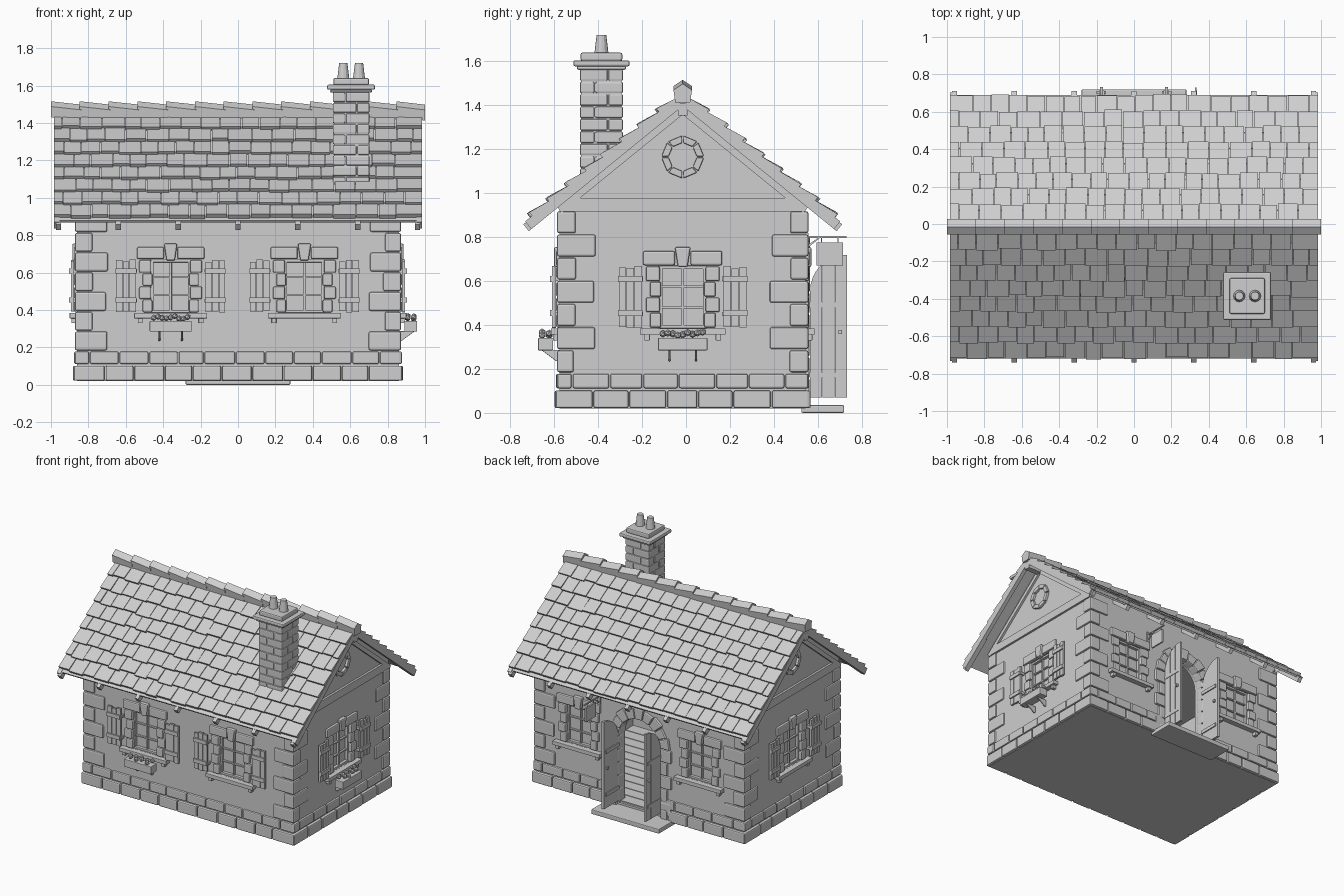
import bpy, bmesh, math, random
from mathutils import Matrix, Vector

if "Cube" in bpy.data.objects:
    bpy.data.objects.remove(bpy.data.objects["Cube"])

random.seed(4)
R = random.uniform
grey = bpy.data.materials.new("clay grey")
grey.diffuse_color = (0.62, 0.62, 0.62, 1)
grey.use_nodes = True
grey.node_tree.nodes["Principled BSDF"].inputs["Base Color"].default_value = grey.diffuse_color

HX, HY, YC = 0.86, 0.56, -0.015          # wall half sizes and centre
HW, EAVE, SLOPE = 0.685, 0.84, 0.813     # roof half width, eave height, pitch
A = math.atan(SLOPE)
LEN = HW / math.cos(A)


def prism(bm, pts, vec, m=None):
    """Extrude a planar polygon along a vector."""
    m = m or Matrix()
    vec = Vector(vec)
    a = [bm.verts.new(m @ Vector(p)) for p in pts]
    b = [bm.verts.new(m @ (Vector(p) + vec)) for p in pts]
    n = len(a)
    bm.faces.new(a[::-1])
    bm.faces.new(b)
    for i in range(n):
        bm.faces.new((a[i], a[(i + 1) % n], b[(i + 1) % n], b[i]))


def box(bm, x0, x1, y0, y1, z0, z1, m=None):
    prism(bm, [(x0, y0, z0), (x1, y0, z0), (x1, y1, z0), (x0, y1, z0)], (0, 0, z1 - z0), m)


def finish(name, bm, bevel=0, smooth=False):
    bmesh.ops.recalc_face_normals(bm, faces=bm.faces)
    me = bpy.data.meshes.new(name)
    bm.to_mesh(me)
    bm.free()
    me.materials.append(grey)
    if smooth:
        me.shade_smooth()
    ob = bpy.data.objects.new(name, me)
    bpy.context.collection.objects.link(ob)
    if bevel:
        mod = ob.modifiers.new("bevel", 'BEVEL')
        mod.width, mod.segments = bevel, 2
    return ob


def wall_frame(side, u=0):
    """Local frame on a wall: x along it, -y outwards, z up."""
    ang = {"front": 0, "right": 90, "back": 180, "left": -90}[side]
    d = HY if side in ("front", "back") else HX
    return Matrix.Translation((0, YC, 0)) @ Matrix.Rotation(math.radians(ang), 4, 'Z') @ Matrix.Translation((u, -d, 0))


def roof_pt(side, x, d, n):
    """Point on a roof slope: d up the slope, n above the underside."""
    return Vector((x, YC + side * (HW - d * math.cos(A) + n * math.sin(A)),
                   EAVE + d * math.sin(A) + n * math.cos(A)))


def roof_board(bm, side, x0, x1, d0, d1, n0, n1, n2=None, n3=None):
    n2, n3 = (n0, n1) if n2 is None else (n2, n3)
    prism(bm, [roof_pt(side, x0, *q) for q in ((d0, n0), (d1, n2), (d1, n3), (d0, n1))], (x1 - x0, 0, 0))


def arch(r, z, steps, x=0.0):
    return [(x + r * math.cos(math.pi * i / steps), z + r * math.sin(math.pi * i / steps)) for i in range(steps + 1)]


# (wall, position, shutters, flower box)
windows = [("front", -0.36, 1, 1), ("front", 0.355, 1, 0), ("right", 0, 1, 1),
           ("left", 0, 1, 0), ("back", -0.5, 0, 0), ("back", 0.5, 0, 0)]
YB = YC + HY                             # back wall plane

# walls with gables, hollowed and opened
bm = bmesh.new()
k = 0.036
prism(bm, [(-HX, YC - HY, 0.02), (-HX, YC + HY, 0.02), (-HX, YC + HY, 0.94 + k),
           (-HX, YC, 1.395 + k), (-HX, YC - HY, 0.94 + k)], (2 * HX, 0, 0))
walls = finish("walls", bm)
room, doorway, openings = bmesh.new(), bmesh.new(), bmesh.new()
box(room, -HX + .07, HX - .07, YC - HY + .07, YC + HY - .07, 0.05, 0.9)
prism(doorway, [(x, YB - .15, z) for x, z in [(-.17, .05), (.17, .05)] + arch(.17, .55, 16)], (0, .25, 0))
for s, u, *_ in windows:
    box(openings, -.107, .107, -.1, .045, .385, .67, wall_frame(s, u))
for n, b in (("room_cutter", room), ("door_cutter", doorway), ("window_cutter", openings)):
    c = finish(n, b)
    c.hide_render = True
    c.hide_viewport = True
    mod = walls.modifiers.new(n, 'BOOLEAN')
    mod.operation, mod.object, mod.solver = 'DIFFERENCE', c, 'EXACT'

# floor planks
bm = bmesh.new()
for i in range(11):
    y = YC - .49 + i * .0945
    box(bm, -.79, .79, y, y + .088, .045, .058)
finish("floor_planks", bm)

# plinth courses
bm = bmesh.new()
for s in ("front", "right", "back", "left"):
    h = HX if s in ("front", "back") else HY
    m = wall_frame(s)
    for z0, z1, out, shift in ((.022, .102, .02, 0), (.112, .178, .014, .5)):
        n = round(2 * h / .16)
        e = h + out
        cuts = [-e] + [-h + 2 * h * (i + shift * .8) / n + R(-.012, .012) for i in range(0 if shift else 1, n)] + [e]
        for a, b in zip(cuts, cuts[1:]):
            parts = [(a, b)]
            if s == "back" and a < .2 and b > -.2:
                parts = [(a, min(b, -.18)), (max(a, .18), b)]
            for p, q in parts:
                if q - p > .02:
                    box(bm, p + .003, q - .003, -out - R(0, .003), .03, z0, z1, m)
finish("plinth_stones", bm, .008)

# corner quoins, alternately long and short
bm = bmesh.new()
for sx in (-1, 1):
    for sy in (-1, 1):
        for i in range(7):
            lx, ly = (.165, .075) if i % 2 == 0 else (.085, .165)
            z = .182 + i * .1055
            xs = sorted((sx * (HX + .012), sx * (HX + .012 - lx - R(0, .012))))
            ys = sorted((YC + sy * (HY + .012), YC + sy * (HY + .012 - ly - R(0, .012))))
            box(bm, *xs, *ys, z + .003, z + .1025)
finish("corner_stones", bm, .009)

# windows
stones, frames, shutters, boxes, flowers = (bmesh.new() for _ in range(5))
for s, u, has_shutters, has_box in windows:
    m = wall_frame(s, u)
    box(frames, -.105, .105, .03, .044, .387, .668, m)
    for k in (-1, 1):
        box(frames, *sorted((k * .092, k * .107)), .008, .035, .385, .67, m)
        box(frames, -.107, .107, .008, .035, *((.385, .4) if k < 0 else (.655, .67)), m)
        for i in range(4):
            w = .168 if i % 2 else .15
            z = .388 + i * .0705
            box(stones, *sorted((k * (.098 + .006 * (i % 2)), k * w)), -.016, .03, z, z + .067, m)
        box(stones, *sorted((k * .036, k * .18)), -.018, .03, .672, .737, m)
        box(frames, *sorted((k * .15, k * .175)), -.03, .01, .33, .357, m)
    prism(stones, [(-.022, -.026, .664), (.022, -.026, .664), (.036, -.026, .755), (-.036, -.026, .755)], (0, .05, 0), m)
    box(frames, -.195, .195, -.04, .045, .356, .384, m)
    box(frames, -.006, .006, .014, .035, .39, .66, m)
    for z in (.475, .57):
        box(frames, -.1, .1, .016, .035, z, z + .01, m)
    if has_shutters:
        for k in (-1, 1):
            for i in range(3):
                a = .186 + i * .036
                box(shutters, *sorted((k * a, k * (a + .033))), -.034, -.018, .39 + R(-.005, .005), .665 + R(-.008, .006), m)
            for z in (.44, .595):
                box(shutters, *sorted((k * .184, k * .294)), -.044, -.03, z, z + .028, m)
            box(shutters, *sorted((k * .18, k * .2)), -.03, .01, .44, .46, m)
            box(shutters, *sorted((k * .18, k * .2)), -.03, .01, .6, .62, m)
    if has_box:
        box(boxes, -.112, .112, -.098, -.03, .285, .342, m)
        for k in (-.06, .06):
            prism(boxes, [(k - .005, 0, .235), (k - .005, -.015, .235), (k - .005, -.085, .287), (k - .005, 0, .287)], (.01, 0, 0), m)
        for i in range(9):
            p = m @ Vector((-.09 + i * .0225, -.064 + .016 * (-1) ** i, .36 + R(-.008, .008)))
            bmesh.ops.create_icosphere(flowers, subdivisions=1, radius=.017, matrix=Matrix.Translation(p))
finish("window_stones", stones, .008)
finish("window_frames_and_sills", frames, .002)
finish("shutters", shutters)
finish("flower_boxes", boxes, .003)
finish("flowers", flowers)

# door surround: jamb stones and arch voussoirs
bm = bmesh.new()
for k in (-1, 1):
    for i in range(5):
        z = .06 + i * .098
        box(bm, *sorted((k * .168, k * (.235 if i % 2 else .265))), YB - .05, YB + .018, z + .002, z + .095)
for i in range(9):
    a0, a1 = (math.pi * (i + e) / 9 for e in (.03, .97))
    r = .255 if i % 2 == 0 else .24
    prism(bm, [(q * math.cos(t), YB - .05, .55 + q * math.sin(t)) for q, t in ((.168, a0), (r, a0), (r, a1), (.168, a1))], (0, .07, 0))
finish("door_surround", bm, .008)

# open door leaves with battens and handles
bm = bmesh.new()
for k in (-1, 1):
    for i in range(3):
        ts = [.002 + .0567 * i + .0545 * j / 4 for j in range(5)]
        top = [(k * .165, YB + .018 + t, .55 + math.sqrt(max(0, .17 ** 2 - (.17 - t) ** 2))) for t in ts]
        prism(bm, [(k * .165, top[-1][1], .07), (k * .165, top[0][1], .07)] + top, (k * .018, 0, 0))
    for z in (.16, .48):
        box(bm, *sorted((k * .157, k * .187)), YB + .018, YB + .17, z, z + .025)
    box(bm, *sorted((k * .15, k * .2)), YB + .15, YB + .165, .36, .378)
finish("door_leaves", bm)

# doorstep
bm = bmesh.new()
box(bm, -.28, .28, YB - .02, .72, 0, .035)
finish("doorstep", bm, .006)

# hanging sign and its bracket
bm = bmesh.new()
box(bm, .325, .337, .595, .715, .67, .775)
box(bm, .327, .335, YB - .01, .73, .797, .805)
box(bm, .322, .34, YB - .01, YB + .012, .74, .82)
for y in (.615, .69):
    box(bm, .329, .333, y, y + .005, .77, .8)
prism(bm, [(.328, YB, .745), (.328, YB, .757), (.328, YB + .06, .8), (.328, YB + .07, .8)], (.006, 0, 0))
finish("hanging_sign", bm)

# gable timber and round stone rings
beam, ring = bmesh.new(), bmesh.new()
for s in ("right", "left"):
    m = wall_frame(s)
    prism(beam, [(-.56, -.016, .918), (.56, -.016, .918), (.56, -.016, .935), (.515, -.016, .978), (-.515, -.016, .978), (-.56, -.016, .935)], (0, .03, 0), m)
    for i in range(8):
        a0, a1 = (math.pi * (i + e) / 4 for e in (.04, .96))
        prism(ring, [(q * math.cos(t), -.018, 1.165 + q * math.sin(t)) for q, t in ((.064, a0), (.097, a0), (.097, a1), (.064, a1))], (0, .04, 0), m)
for k in (-1, 1):
    for side in (-1, 1):
        roof_board(beam, side, *sorted((k * .84, k * .876)), .15, LEN - .0, -.03, 0)
finish("gable_beams", beam)
finish("gable_rings", ring, .005)

# roof deck, barge boards, rafter tails, ridge beam
bm = bmesh.new()
for side in (-1, 1):
    roof_board(bm, side, -.98, .98, .01, LEN + .02, .028, .042)
    for k in (-1, 1):
        roof_board(bm, side, *sorted((k * .955, k * .985)), -.005, LEN, 0, .045)
    for i in range(7):
        x = -.96 + i * .32
        roof_board(bm, side, x - .014, x + .014, -.02, .25, 0, .04)
box(bm, -.985, .985, YC - .022, YC + .022, 1.355, 1.41)
finish("roof_timbers", bm)

# shingles: staggered rows with uneven widths and lower edges
bm = bmesh.new()
for side in (-1, 1):
    for r in range(8):
        x, first = -.985, True
        while x < .98:
            w = R(.085, .125) * (.5 if first and r % 2 else 1)
            x1 = .985 if x + w > .94 else x + w
            d = .03 + r * .107 + R(-.007, .007)
            lift = R(0, .006)
            roof_board(bm, side, x + .002, x1 - .002, d, min(.035 + (r + 1) * .107 + .02, LEN + .01),
                       .042, .063 + lift, .032, .045)
            x, first = x1, False
finish("shingles", bm)

# ridge caps
bm = bmesh.new()
for i in range(13):
    x = -1 + i * 2 / 13
    ends = []
    for px, lift in ((x, .006), (x + 2 / 13 + (.01 if i < 12 else 0), -.012)):
        ends.append([Vector((px, YC + y, z + lift)) for y, z in
                     ((-.034, 1.425), (-.042, 1.482), (0, 1.51), (.042, 1.482), (.034, 1.425))])
    vs = [[bm.verts.new(p) for p in e] for e in ends]
    bm.faces.new(vs[0])
    bm.faces.new(vs[1][::-1])
    for j in range(5):
        bm.faces.new((vs[0][j], vs[0][(j + 1) % 5], vs[1][(j + 1) % 5], vs[1][j]))
finish("ridge_caps", bm)

# chimney of brick courses, cap slabs and pots
CX, CY = .605, -.385
bm = bmesh.new()
box(bm, CX - .092, CX + .092, CY - .092, CY + .092, 1.0, 1.58)
finish("chimney_core", bm)
bm = bmesh.new()
for r in range(9):
    z = 1.06 + r * .0565
    c = .03 if r % 2 else -.03
    for a, b in ((-.1, c), (c, .1)):
        for e, f in ((-.1, -c), (-c, .1)):
            box(bm, CX + a + .002, CX + b - .002, CY + e + .002, CY + f - .002, z, z + .052)
finish("chimney_bricks", bm, .007)
bm = bmesh.new()
for h, z0, z1 in ((.112, 1.562, 1.58), (.128, 1.578, 1.605), (.095, 1.603, 1.64)):
    box(bm, CX - h, CX + h, CY - h, CY + h, z0, z1)
finish("chimney_cap", bm, .008)
bm = bmesh.new()
for x in (-.042, .042):
    bmesh.ops.create_cone(bm, cap_ends=True, segments=12, radius1=.033, radius2=.022, depth=.09,
                          matrix=Matrix.Translation((CX + x, CY, 1.675)))
finish("chimney_pots", bm)
